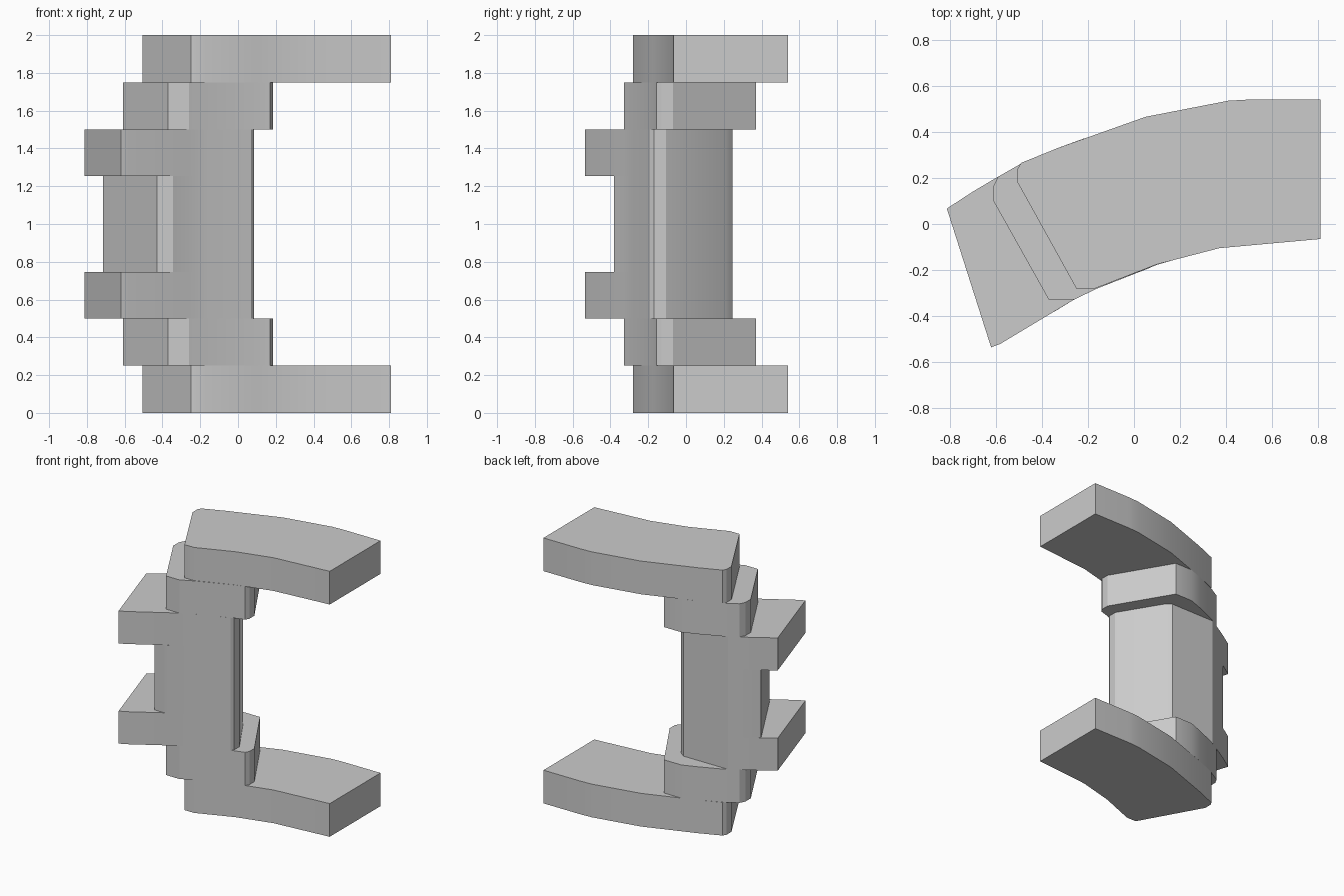
import bpy, bmesh, math

cube = bpy.data.objects.get("Cube")
if cube:
    bpy.data.objects.remove(cube, do_unlink=True)

grey = bpy.data.materials.new("plain grey")
grey.use_nodes = True
COLOUR = (0.6, 0.6, 0.6, 1)
grey.diffuse_color = COLOUR
grey.node_tree.nodes["Principled BSDF"].inputs["Base Color"].default_value = COLOUR


def slab(name, outline, bottom, top):
    """Extrude a plan outline between two heights."""
    bm = bmesh.new()
    base = bm.faces.new([bm.verts.new((x, y, bottom)) for x, y in outline])
    side = bmesh.ops.extrude_face_region(bm, geom=[base])["geom"]
    bmesh.ops.translate(bm, vec=(0, 0, top - bottom),
                        verts=[v for v in side if isinstance(v, bmesh.types.BMVert)])
    bmesh.ops.recalc_face_normals(bm, faces=bm.faces)
    mesh = bpy.data.meshes.new(name)
    bm.to_mesh(mesh)
    bm.free()
    mesh.materials.append(grey)
    obj = bpy.data.objects.new(name, mesh)
    bpy.context.collection.objects.link(obj)
    bpy.ops.object.select_all(action="DESELECT")
    obj.select_set(True)
    bpy.context.view_layer.objects.active = obj
    bpy.ops.object.shade_smooth_by_angle(angle=math.radians(25))


def mirrored_pair(name, outline, bottom, top):
    """Same slab low down and, flipped about mid height, high up."""
    slab("lower_" + name, outline, bottom, top)
    slab("upper_" + name, outline, 2 - top, 2 - bottom)


# Long curved arms
arm = [(-0.25, -0.28), (-0.17, -0.28), (0.1, -0.175), (0.37, -0.105),
       (0.81, -0.065), (0.81, 0.54), (0.5, 0.54), (0.41, 0.535),
       (0.05, 0.465), (-0.33, 0.33), (-0.49, 0.265), (-0.505, 0.24), (-0.505, 0.18)]
mirrored_pair("arm", arm, 0, 0.25)

# Short stepped blocks between arms and column
step = [(-0.37, -0.328), (-0.26, -0.328), (-0.16, -0.28), (0.1, -0.177), (0.17, -0.157),
        (0.185, -0.13), (0.185, -0.07), (-0.075, 0.37), (-0.22, 0.37),
        (-0.33, 0.33), (-0.49, 0.262), (-0.59, 0.205), (-0.61, 0.165), (-0.61, 0.1)]
mirrored_pair("step", step, 0.25, 0.5)

# Right-hand end shared by the column and its lugs
inner_end = [(-0.26, -0.328), (-0.16, -0.28), (0.07, -0.19), (0.085, -0.17),
             (0.085, -0.105), (-0.105, 0.21), (-0.15, 0.245), (-0.52, 0.245), (-0.59, 0.205)]

# Lugs projecting from the column
lug = [(-0.62, -0.535), (-0.58, -0.52)] + inner_end + [(-0.7, 0.14), (-0.812, 0.067)]
mirrored_pair("lug", lug, 0.5, 0.745)

# Central column
column = [(-0.43, -0.38), (-0.345, -0.38)] + inner_end + [(-0.7, 0.14), (-0.715, 0.127)]
slab("column", column, 0.745, 1.255)
